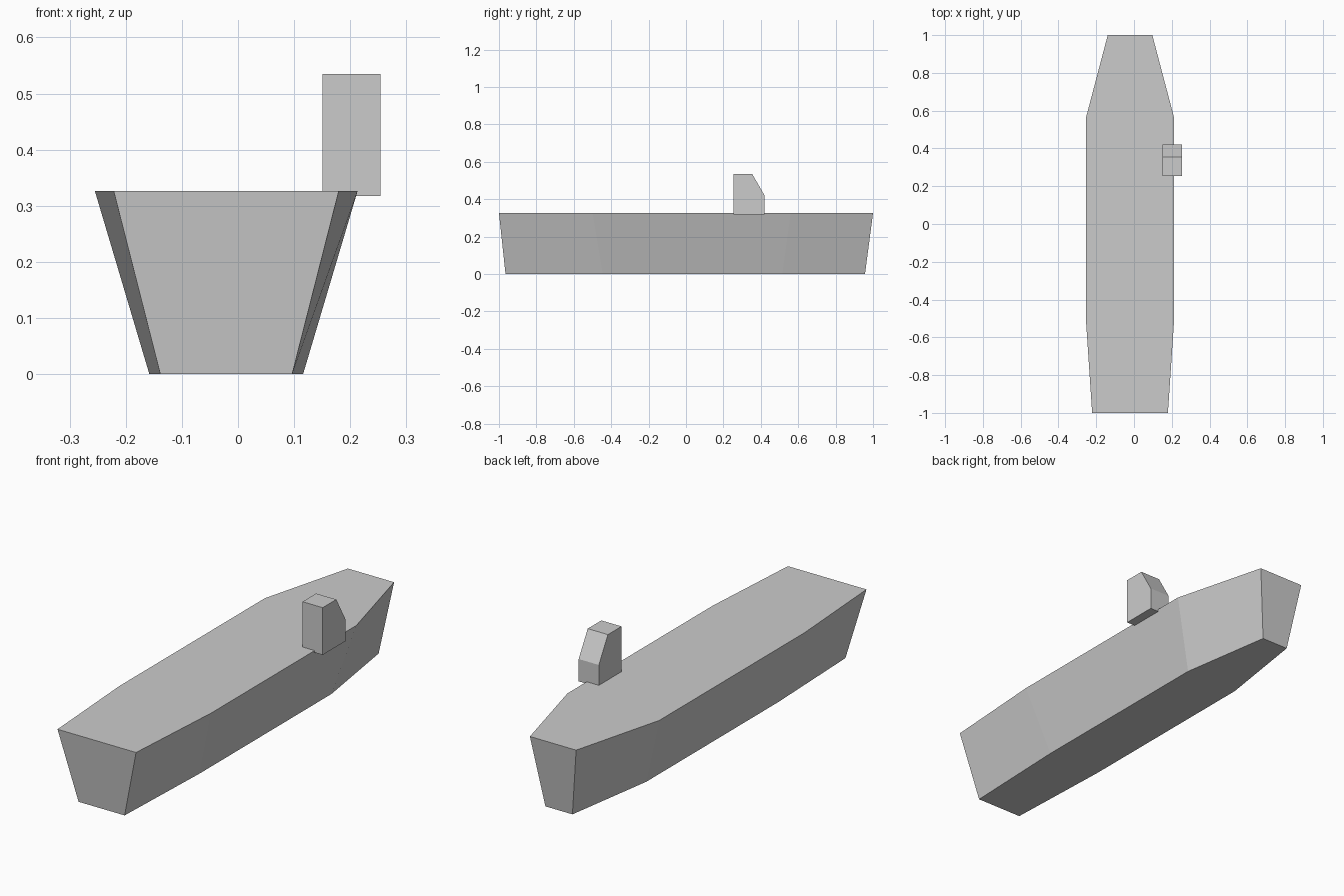
import bpy, bmesh

if "Cube" in bpy.data.objects:
    bpy.data.objects.remove(bpy.data.objects["Cube"])

def make_object(name, build):
    bm = bmesh.new()
    build(bm)
    bmesh.ops.recalc_face_normals(bm, faces=bm.faces)
    mesh = bpy.data.meshes.new(name)
    bm.to_mesh(mesh)
    bm.free()
    obj = bpy.data.objects.new(name, mesh)
    bpy.context.collection.objects.link(obj)
    return obj

def bridge(bm, ring_a, ring_b):
    # Closed solid between two matching outlines
    a = [bm.verts.new(p) for p in ring_a]
    b = [bm.verts.new(p) for p in ring_b]
    bm.faces.new(a)
    bm.faces.new(b)
    for i in range(len(a)):
        j = (i + 1) % len(a)
        bm.faces.new((a[i], a[j], b[j], b[i]))

def outline(stations, z, cx=-0.021):
    # Symmetrical plan outline from (y, half width) stations
    right = [(cx + w, y, z) for y, w in stations]
    left = [(cx - w, y, z) for y, w in reversed(stations)]
    return right + left

# Hull: flared from narrow keel plate to wide deck
keel = [(-0.965, 0.1175), (-0.445, 0.137), (0.515, 0.137), (0.957, 0.069)]
deck = [(-1.0, 0.2005), (-0.5, 0.234), (0.56, 0.234), (1.0, 0.118)]
make_object("hull", lambda bm: bridge(bm, outline(keel, 0), outline(deck, 0.326)))

# Control tower: side profile (y, z) with sloped front, extruded across x
profile = [(0.255, 0.317), (0.42, 0.317), (0.42, 0.42), (0.354, 0.535), (0.255, 0.535)]
make_object("control_tower", lambda bm: bridge(
    bm, [(0.151, y, z) for y, z in profile], [(0.254, y, z) for y, z in profile]))
